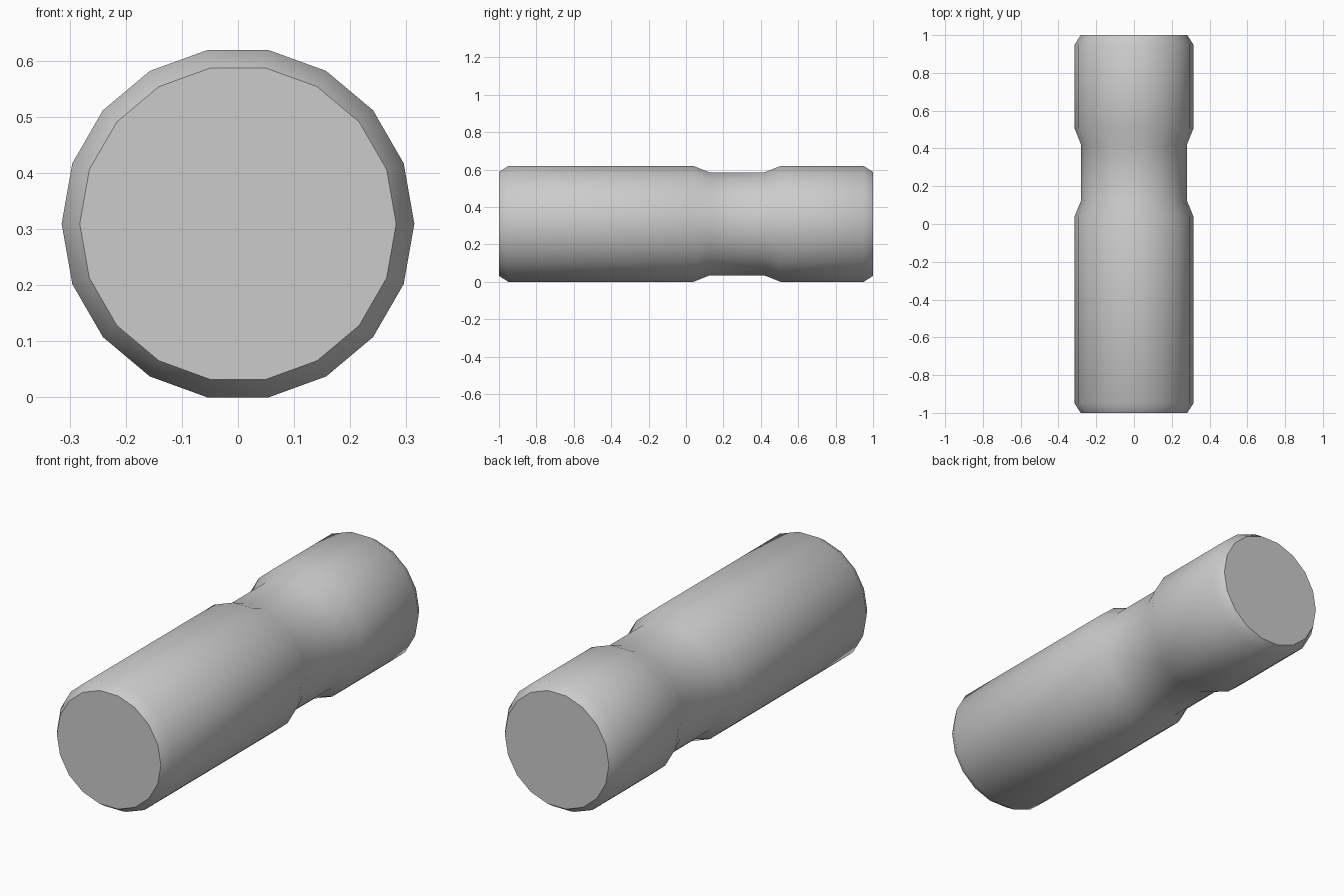
import bpy, bmesh, math

if "Cube" in bpy.data.objects:
    bpy.data.objects.remove(bpy.data.objects["Cube"])

SIDES = 18
R, R_END, R_GROOVE = 0.3143, 0.282, 0.28
CENTRE_Z = R * math.sin(math.radians(80))

# Profile along the length: (y, radius), chamfered ends and a shallow neck
profile = [(-1, R_END), (-0.95, R), (0.04, R), (0.125, R_GROOVE),
           (0.42, R_GROOVE), (0.505, R), (0.95, R), (1, R_END)]

bm = bmesh.new()
rings = []
for y, r in profile:
    angles = [2 * math.pi * i / SIDES for i in range(SIDES)]
    rings.append([bm.verts.new((r * math.cos(a), y, CENTRE_Z + r * math.sin(a)))
                  for a in angles])

# Side walls
for a, b in zip(rings, rings[1:]):
    for i in range(SIDES):
        j = (i + 1) % SIDES
        bm.faces.new((a[i], a[j], b[j], b[i]))

# Flat end caps
bm.faces.new(rings[0])
bm.faces.new(rings[-1])
bmesh.ops.recalc_face_normals(bm, faces=bm.faces)

mesh = bpy.data.meshes.new("grooved_pin")
bm.to_mesh(mesh)
bm.free()
pin = bpy.data.objects.new("grooved_pin", mesh)
bpy.context.collection.objects.link(pin)

# Smooth sides, sharp cap edges
bpy.context.view_layer.objects.active = pin
pin.select_set(True)
bpy.ops.object.shade_smooth_by_angle(angle=math.radians(45))
